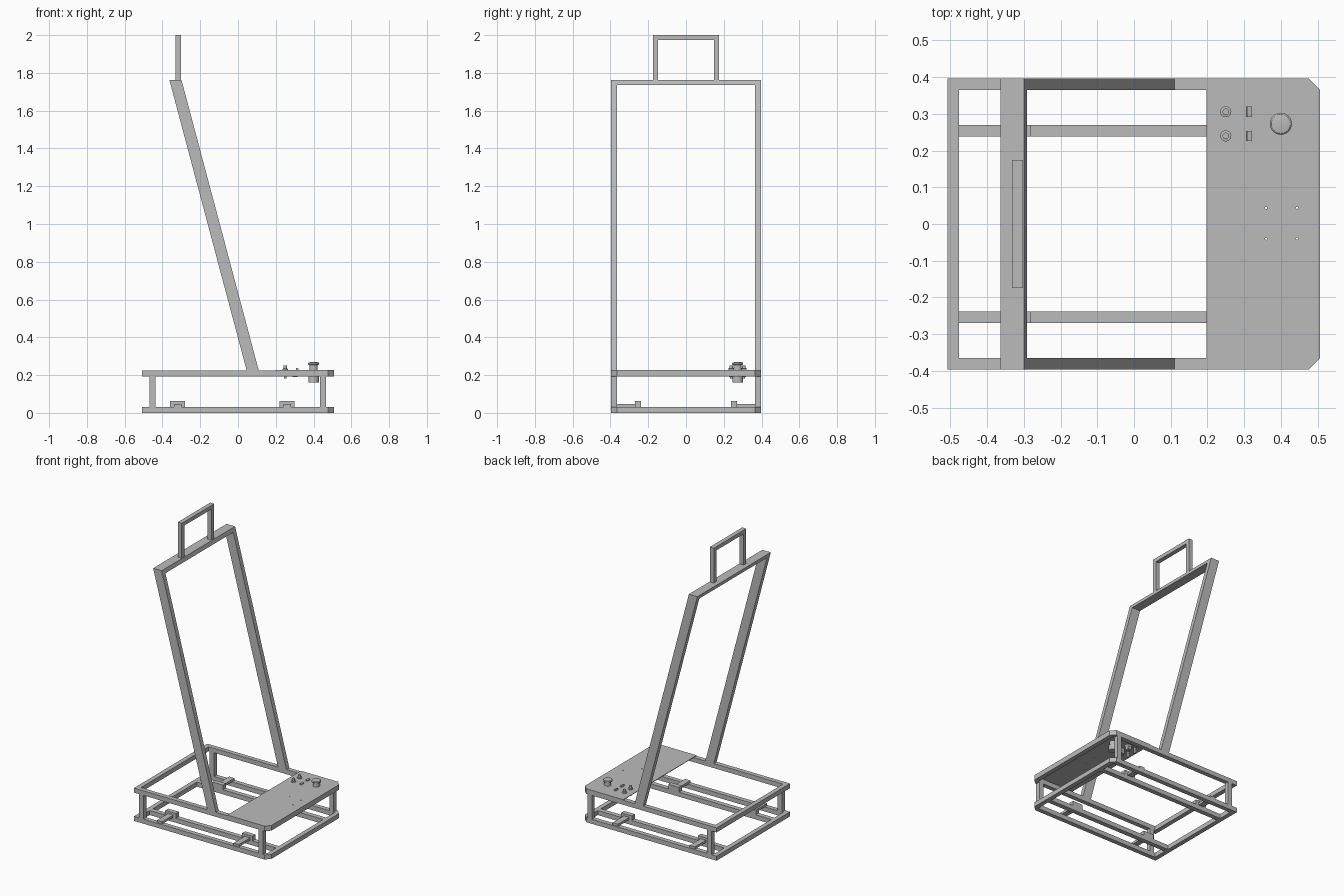
import bpy, bmesh, math
from mathutils import Matrix

cube = bpy.data.objects.get("Cube")
if cube:
    bpy.data.objects.remove(cube, do_unlink=True)

grey = bpy.data.materials.new("plain_grey")
grey.use_nodes = True
colour = (0.5, 0.5, 0.5, 1)
grey.diffuse_color = colour
grey.node_tree.nodes["Principled BSDF"].inputs["Base Color"].default_value = colour

X0, X1, Y, T = -0.508, 0.507, 0.396, 0.031   # base footprint and tube width
TOP = 0.224                                  # top of upper frame


def finish(name, bm):
    bmesh.ops.recalc_face_normals(bm, faces=bm.faces)
    mesh = bpy.data.meshes.new(name)
    bm.to_mesh(mesh)
    bm.free()
    obj = bpy.data.objects.new(name, mesh)
    bpy.context.collection.objects.link(obj)
    mesh.materials.append(grey)
    return obj


def box(name, x, y, z, tilt=0):
    bm = bmesh.new()
    bmesh.ops.create_cube(bm, size=1)
    size = [b - a for a, b in (x, y, z)]
    mid = [(a + b) / 2 for a, b in (x, y, z)]
    bm.transform(Matrix.Translation(mid) @ Matrix.Rotation(tilt, 4, 'Y')
                 @ Matrix.Diagonal((*size, 1)))
    return finish(name, bm)


def prism(name, points, vector):
    """Extrude a flat outline along a vector."""
    bm = bmesh.new()
    face = bm.faces.new([bm.verts.new(p) for p in points])
    new = bmesh.ops.extrude_face_region(bm, geom=[face])["geom"]
    bmesh.ops.translate(bm, vec=vector,
                        verts=[v for v in new if isinstance(v, bmesh.types.BMVert)])
    return finish(name, bm)


def turned(name, x, y, profile, steps=32):
    """Lathe a radius/height profile about a vertical axis."""
    bm = bmesh.new()
    rings = []
    for r, z in profile:
        rings.append([bm.verts.new((x + r * math.cos(math.tau * i / steps),
                                    y + r * math.sin(math.tau * i / steps), z))
                      for i in range(steps)])
    for a, b in zip(rings, rings[1:]):
        for i in range(steps):
            j = (i + 1) % steps
            bm.faces.new((a[i], a[j], b[j], b[i]))
    bm.faces.new(rings[0])
    bm.faces.new(rings[-1])
    obj = finish(name, bm)
    bpy.ops.object.select_all(action='DESELECT')
    obj.select_set(True)
    bpy.context.view_layer.objects.active = obj
    bpy.ops.object.shade_smooth_by_angle(angle=math.radians(30))
    return obj


def clipped_outline(x, z):
    """Rectangle with its two +x corners cut off."""
    return [(x, -Y, z), (X1 - T, -Y, z), (X1, T - Y, z),
            (X1, Y - T, z), (X1 - T, Y, z), (x, Y, z)]


# Upper and lower base frames
def base_frame(name, z):
    outline = clipped_outline(X0, z)
    i0, i1, iy = X0 + T, X1 - T, Y - T
    up = (0, 0, T)
    for side, s in (("right", -1), ("left", 1)):
        prism(f"{name}_{side}_rail", [(X0, s * Y, z), (i1, s * Y, z),
              (i1, s * iy, z), (X0, s * iy, z)], up)
    box(f"{name}_rear_bar", (X0, i0), (-iy, iy), (z, z + T))
    prism(f"{name}_end_bar", [(i1, -Y, z)] + outline[2:4] + [(i1, Y, z)], up)


base_frame("lower_frame", 0)
base_frame("upper_frame", TOP - T)

for side, s in (("right", -1), ("left", 1)):
    outer = sorted((s * Y, s * (Y - T)))
    # Upright posts
    for end, x in (("rear", -0.453), ("end", 0.45)):
        box(f"{side}_{end}_post", (x - 0.0165, x + 0.0165), outer, (T, TOP - T))
    # Inner rail with two mounting brackets
    rail = sorted((s * 0.238, s * 0.27))
    box(f"{side}_inner_rail", (X0 + T, X1 - T), rail, (0, T))
    for end, x in (("rear", -0.32), ("end", 0.26)):
        box(f"{side}_{end}_bracket_block", (x - 0.04, x + 0.04), rail, (T, 0.063))
        box(f"{side}_{end}_bracket_arm", (x - 0.02, x + 0.02),
            sorted((s * 0.265, s * 0.39)), (T, 0.047))

# Leaning back frame
LOW, HIGH, WIDE = (0.046, TOP), (-0.363, 1.762), 0.064
lean = (HIGH[0] - LOW[0]) / (HIGH[1] - LOW[1])
for side, y in (("right", -Y), ("left", Y - T)):
    prism(f"{side}_leaning_bar",
          [(LOW[0], y, LOW[1]), (LOW[0] + WIDE, y, LOW[1]),
           (HIGH[0] + WIDE, y, HIGH[1]), (HIGH[0], y, HIGH[1])], (0, T, 0))
bottom = HIGH[1] - 0.027
shift = HIGH[0] - 0.027 * lean
prism("leaning_top_bar",
      [(shift, T - Y, bottom), (shift + WIDE, T - Y, bottom),
       (HIGH[0] + WIDE, T - Y, HIGH[1]), (HIGH[0], T - Y, HIGH[1])],
      (0, 2 * (Y - T), 0))

# Handle on top
hx = (-0.332, -0.302)
for side, s in (("right", -1), ("left", 1)):
    box(f"{side}_handle_post", hx, sorted((s * 0.147, s * 0.175)), (HIGH[1], 1.974))
box("handle_grip", hx, (-0.175, 0.175), (1.974, 2.0))

# Control plate with four screw holes
plate = prism("control_plate", clipped_outline(0.197, TOP), (0, 0, 0.004))
for x in (0.36, 0.444):
    for y in (-0.04, 0.044):
        hole = turned("hole_cutter", x, y, [(0.003, 0.2), (0.003, 0.25)], 12)
        hole.hide_render = True
        hole.hide_viewport = True
        cut = plate.modifiers.new("screw_hole", 'BOOLEAN')
        cut.operation = 'DIFFERENCE'
        cut.object = hole

# Large push knob
turned("push_knob", 0.40, 0.273,
       [(0.028, 0.16), (0.028, 0.195), (0.022, 0.195), (0.022, 0.253),
        (0.03, 0.256), (0.03, 0.263), (0.026, 0.267), (0.015, 0.269)])

# Small buttons and rocker switches
for side, y in (("right", 0.24), ("left", 0.306)):
    turned(f"{side}_button", 0.25, y,
           [(0.007, 0.182), (0.007, 0.222), (0.015, 0.222), (0.015, 0.233),
            (0.009, 0.234), (0.009, 0.25)])
    box(f"{side}_switch_body", (0.288, 0.315), (y - 0.012, y + 0.012), (0.19, 0.226))
    box(f"{side}_switch_rocker", (0.305, 0.318), (y - 0.014, y + 0.014),
        (0.205, 0.237), 0.2)
